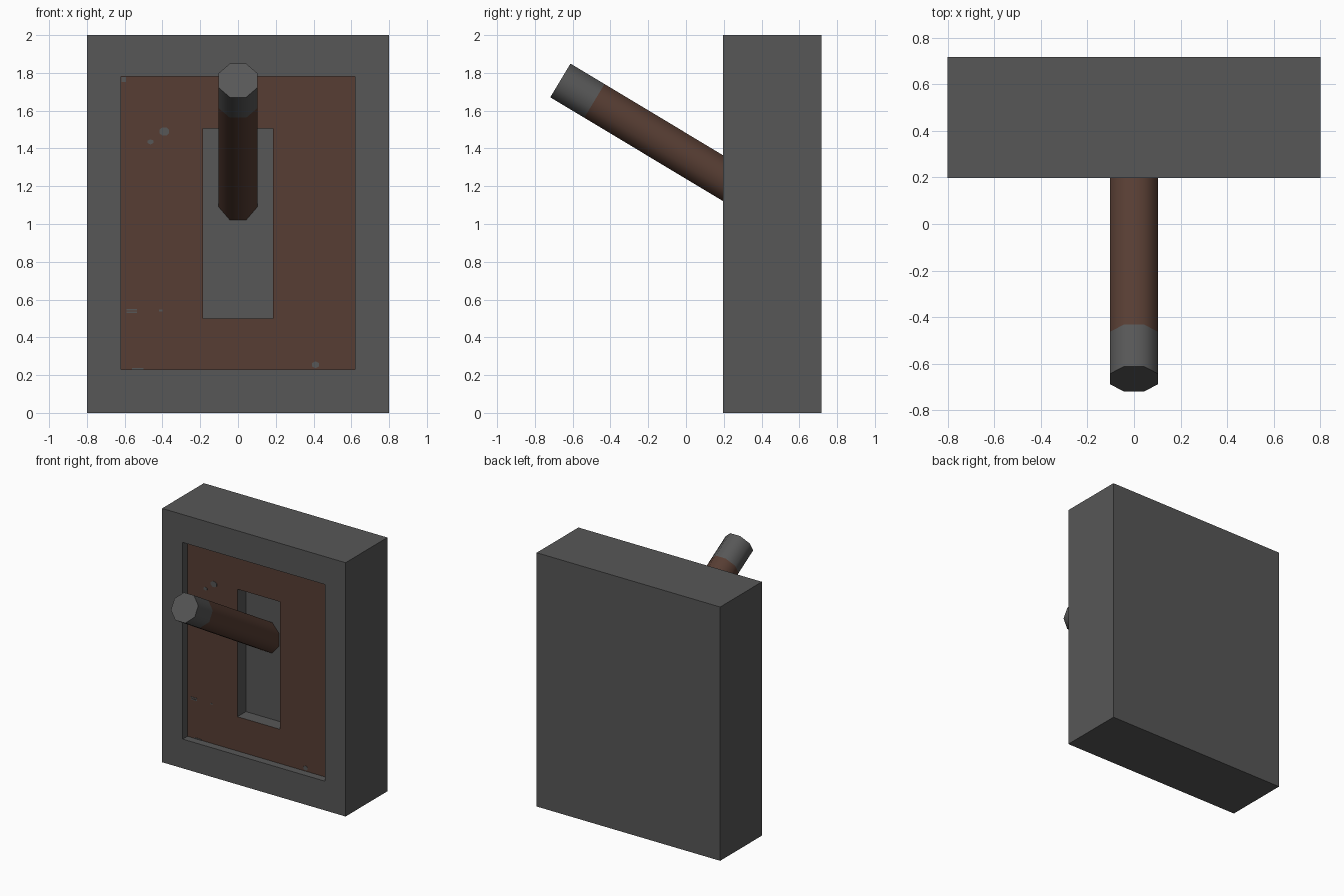
import bpy, bmesh, math
from mathutils import Vector

if "Cube" in bpy.data.objects:
    bpy.data.objects.remove(bpy.data.objects["Cube"])


def material(name, rgb):
    m = bpy.data.materials.new(name)
    m.diffuse_color = (*rgb, 1)
    m.use_nodes = True
    m.node_tree.nodes["Principled BSDF"].inputs["Base Color"].default_value = m.diffuse_color
    return m


GREY = material("dark grey metal", (0.095, 0.095, 0.095))
BROWN = material("rust brown", (0.095, 0.047, 0.033))


def loft(name, loops, band_mats, mats):
    """Join equal-sized point loops into a closed skin, one material index per band."""
    bm = bmesh.new()
    rings = [[bm.verts.new(p) for p in loop] for loop in loops]
    n = len(rings[0])
    for a, b, mi in zip(rings, rings[1:], band_mats):
        for i in range(n):
            j = (i + 1) % n
            bm.faces.new((a[i], a[j], b[j], b[i])).material_index = mi
    bm.faces.new(rings[0]).material_index = band_mats[0]
    bm.faces.new(rings[-1]).material_index = band_mats[-1]
    bmesh.ops.recalc_face_normals(bm, faces=bm.faces)
    me = bpy.data.meshes.new(name)
    bm.to_mesh(me)
    bm.free()
    for m in mats:
        me.materials.append(m)
    ob = bpy.data.objects.new(name, me)
    bpy.context.collection.objects.link(ob)
    return ob


def rect(hx, z0, z1, y):
    return [(-hx, y, z0), (hx, y, z0), (hx, y, z1), (-hx, y, z1)]


# Housing: outer box, recessed brown panel, deeper grey slot
FRONT, PANEL, SLOT = 0.197, 0.257, 0.363
loft("housing", [
    rect(0.80, 0, 2, 0.717), rect(0.80, 0, 2, FRONT),
    rect(0.62, 0.23, 1.78, FRONT), rect(0.62, 0.23, 1.78, PANEL),
    rect(0.185, 0.5, 1.505, PANEL), rect(0.185, 0.5, 1.505, SLOT),
], [0, 0, 0, 1, 0], [GREY, BROWN])

# Lever: eight-sided rod rising out of the slot, with a grey tip
tilt = math.radians(31)
axis = Vector((0, math.cos(tilt), -math.sin(tilt)))
up = Vector((0, math.sin(tilt), math.cos(tilt)))
tip = Vector((0, -0.665, 1.76))
radius = 0.104 / math.cos(math.pi / 8)


def octagon(dist):
    angles = [math.pi / 8 + i * math.pi / 4 for i in range(8)]
    return [tip + axis * dist + radius * (Vector((math.cos(a), 0, 0)) + up * math.sin(a))
            for a in angles]


lever = loft("lever", [octagon(0), octagon(0.21), octagon(1.3)], [0, 1], [GREY, BROWN])
bpy.context.view_layer.objects.active = lever
lever.select_set(True)
bpy.ops.object.shade_smooth_by_angle(angle=math.radians(50))


# Worn spots on the panel: thin grey plates (x, z, half width, half height, sides)
def worn_spot(x, z, rx, rz, sides):
    def ring(y):
        pts = []
        for i in range(sides):
            a = (i + 0.5) * math.tau / sides
            k = 1 / math.cos(math.pi / sides)
            pts.append((x + rx * k * math.cos(a), y, z + rz * k * math.sin(a)))
        return pts
    loft("worn_spot", [ring(PANEL + 0.003), ring(PANEL - 0.003)], [0], [GREY])


for spot in [(-0.39, 1.49, 0.026, 0.022, 8), (-0.463, 1.435, 0.015, 0.012, 6),
             (0.41, 0.255, 0.018, 0.016, 6), (-0.563, 0.547, 0.027, 0.004, 4),
             (-0.563, 0.533, 0.027, 0.004, 4), (-0.41, 0.542, 0.009, 0.005, 4),
             (-0.53, 0.234, 0.03, 0.004, 4), (-0.605, 1.765, 0.013, 0.013, 4)]:
    worn_spot(*spot)
